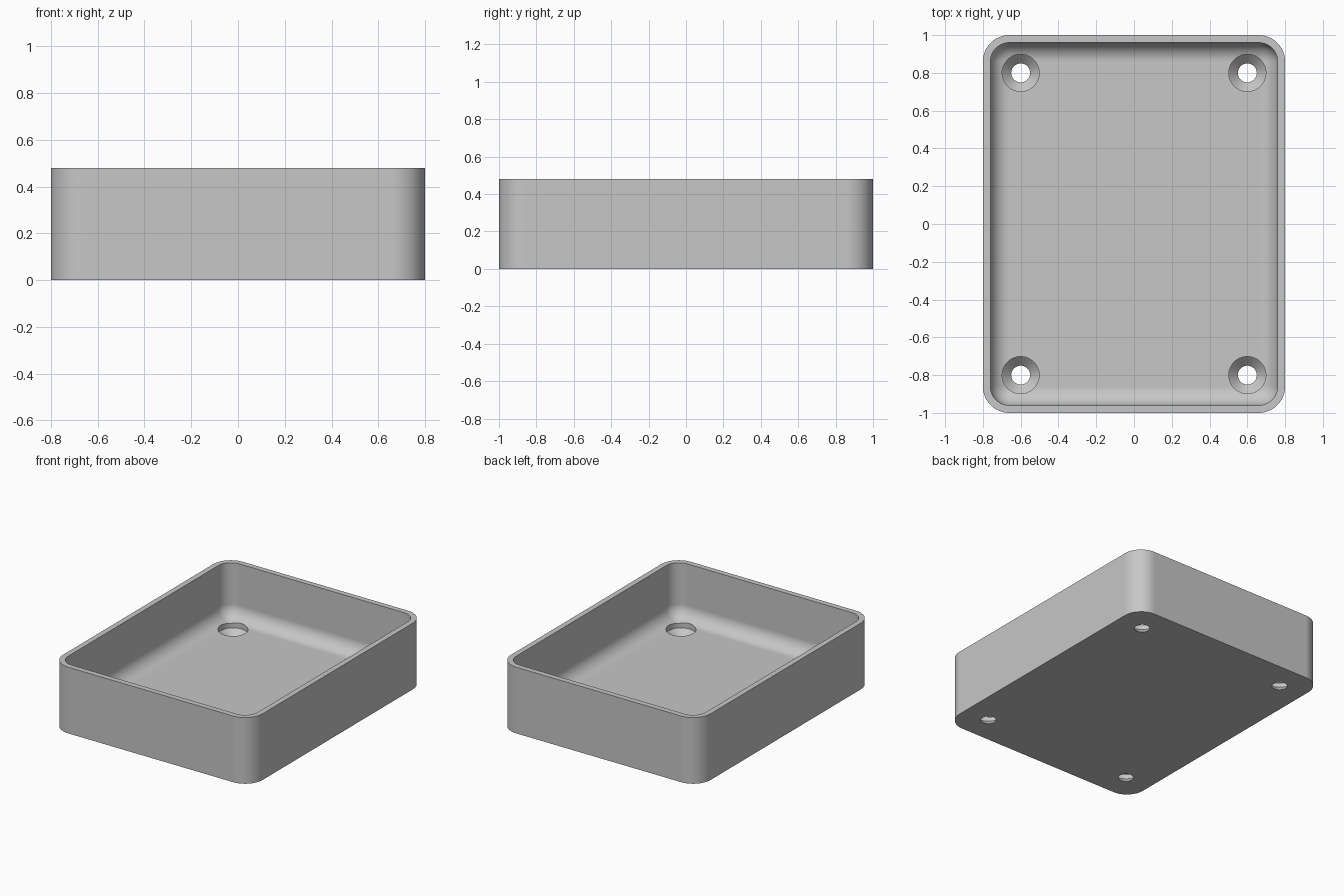
import bpy, bmesh, math
from mathutils import Vector

if "Cube" in bpy.data.objects:
    bpy.data.objects.remove(bpy.data.objects["Cube"], do_unlink=True)

HALF_X, HALF_Y, HEIGHT = 0.8, 1.0, 0.48
CORNER, WALL, FLOOR = 0.14, 0.04, 0.08
FILLET = CORNER - WALL
CORNER_STEPS, FILLET_STEPS, HOLE_SIDES = 16, 14, 64

grey = bpy.data.materials.new("plain grey")
grey.use_nodes = True
colour = (0.57, 0.57, 0.57, 1)
grey.diffuse_color = colour
grey.node_tree.nodes["Principled BSDF"].inputs["Base Color"].default_value = colour


def rounded_ring(bm, inset, z):
    """Rounded rectangle of vertices, inset from the outer wall."""
    radius = max(CORNER - inset, 0)
    ring = []
    for quarter, (sx, sy) in enumerate([(1, 1), (-1, 1), (-1, -1), (1, -1)]):
        cx, cy = sx * (HALF_X - CORNER), sy * (HALF_Y - CORNER)
        for i in range(CORNER_STEPS + 1):
            a = (quarter + i / CORNER_STEPS) * math.pi / 2
            ring.append(bm.verts.new((cx + radius * math.cos(a), cy + radius * math.sin(a), z)))
    return ring


def circle_ring(bm, x, y, radius, z):
    angles = [2 * math.pi * i / HOLE_SIDES for i in range(HOLE_SIDES)]
    return [bm.verts.new((x + radius * math.cos(a), y + radius * math.sin(a), z)) for a in angles]


def loft(bm, rings):
    """Join rings into a closed skin with a cap at each end."""
    for low, high in zip(rings, rings[1:]):
        n = len(low)
        for i in range(n):
            j = (i + 1) % n
            bm.faces.new((low[i], low[j], high[j], high[i]))
    bm.faces.new(rings[0][::-1])
    bm.faces.new(rings[-1])


def make_object(bm, name):
    bmesh.ops.remove_doubles(bm, verts=bm.verts, dist=1e-5)
    bmesh.ops.recalc_face_normals(bm, faces=bm.faces)
    mesh = bpy.data.meshes.new(name)
    bm.to_mesh(mesh)
    bm.free()
    mesh.materials.append(grey)
    obj = bpy.data.objects.new(name, mesh)
    bpy.context.collection.objects.link(obj)
    return obj


# Tray: outer wall, rim, inner wall, then a quarter-round down to the floor
bm = bmesh.new()
rings = [rounded_ring(bm, 0, 0), rounded_ring(bm, 0, HEIGHT), rounded_ring(bm, WALL, HEIGHT)]
for i in range(FILLET_STEPS + 1):
    a = i / FILLET_STEPS * math.pi / 2
    rings.append(rounded_ring(bm, WALL + FILLET * (1 - math.cos(a)),
                              FLOOR + FILLET * (1 - math.sin(a))))
loft(bm, rings)
tray = make_object(bm, "tray")

# Countersunk screw holes, one near each corner
bm = bmesh.new()
hole_profile = [(0.05, -0.05), (0.05, 0), (0.098, 0.048), (0.098, 0.25)]
for x in (-0.6, 0.6):
    for y in (-0.8, 0.8):
        loft(bm, [circle_ring(bm, x, y, r, z) for r, z in hole_profile])
cutter = make_object(bm, "screw_hole_cutter")
cutter.hide_render = True

bpy.ops.object.select_all(action='DESELECT')
bpy.context.view_layer.objects.active = tray
tray.select_set(True)
cut = tray.modifiers.new("screw holes", 'BOOLEAN')
cut.operation = 'DIFFERENCE'
cut.solver = 'EXACT'
cut.object = cutter
bpy.ops.object.modifier_apply(modifier=cut.name)
bpy.data.objects.remove(cutter, do_unlink=True)

# Smooth rounds with crisp rim and hole edges
bpy.ops.object.shade_smooth_by_angle(angle=math.radians(30))
normals = tray.modifiers.new("flat face normals", 'WEIGHTED_NORMAL')
normals.keep_sharp = True
